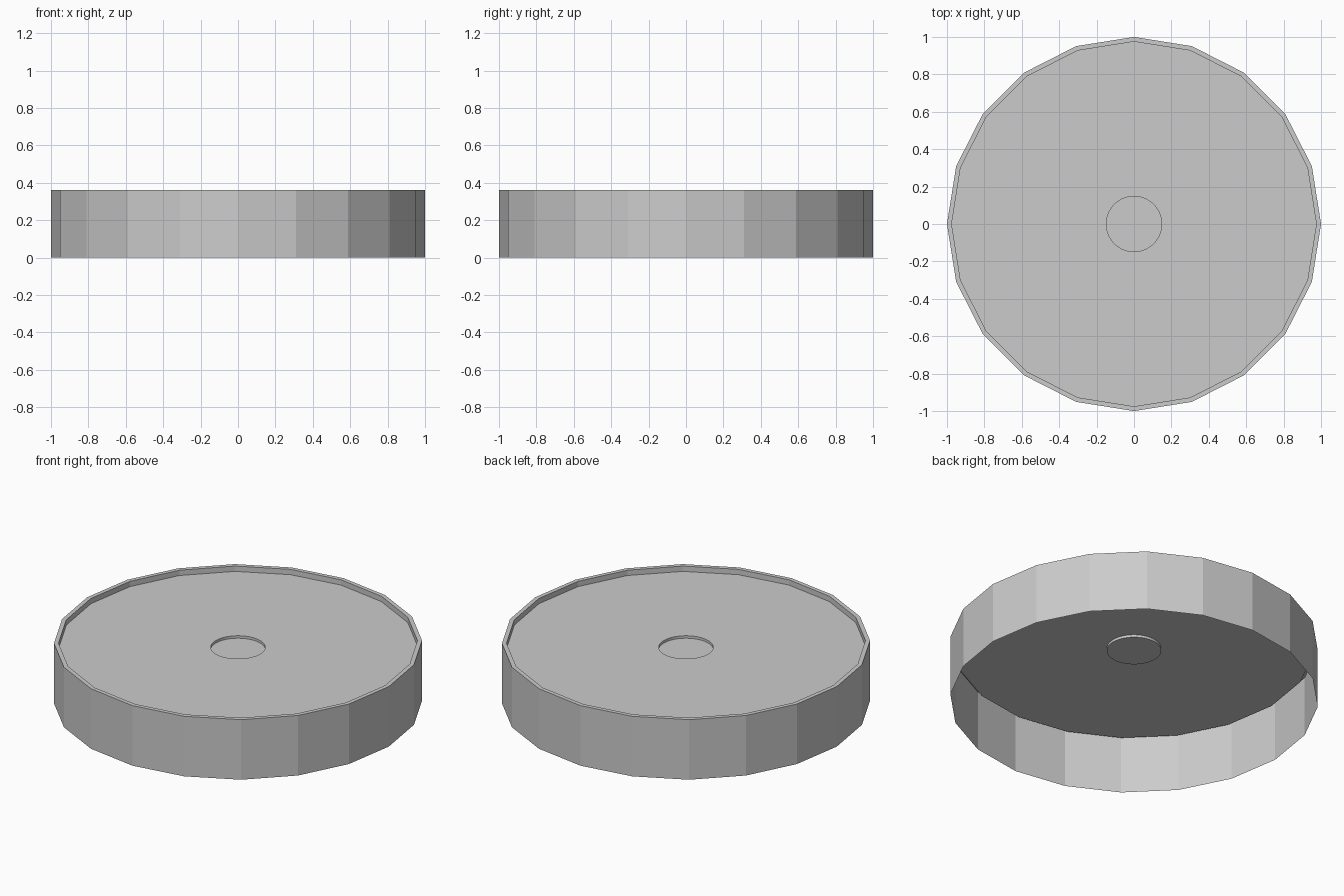
import bpy, bmesh, math

if "Cube" in bpy.data.objects:
    bpy.data.objects.remove(bpy.data.objects["Cube"])

SIDES = 20        # faceted rim
HOLE_SIDES = 60   # rounder central dimple

bm = bmesh.new()


def ring(radius, z, count):
    """Closed loop of edges, with a corner on the +x axis."""
    vs = [bm.verts.new((radius * math.cos(2 * math.pi * i / count),
                        radius * math.sin(2 * math.pi * i / count), z))
          for i in range(count)]
    return vs, [bm.edges.new((vs[i], vs[(i + 1) % count])) for i in range(count)]


def wall(lower, upper):
    """Quads between two rings of equal count."""
    a, b = lower[0], upper[0]
    n = len(a)
    for i in range(n):
        j = (i + 1) % n
        bm.faces.new((a[i], a[j], b[j], b[i]))


# Thin shell, open underneath: skirt, rim lip and inner step
base = ring(1.0, 0.0, SIDES)
rim_outer = ring(1.0, 0.36, SIDES)
rim_inner = ring(0.975, 0.36, SIDES)
panel_edge = ring(0.975, 0.328, SIDES)
for lower, upper in ((base, rim_outer), (rim_outer, rim_inner), (rim_inner, panel_edge)):
    wall(lower, upper)

# Flat top panel around the dimple
hole_top = ring(0.148, 0.328, HOLE_SIDES)
per_side = HOLE_SIDES // SIDES
for i in range(SIDES):
    j = (i + 1) % SIDES
    arc = [hole_top[0][(i * per_side + k) % HOLE_SIDES] for k in range(per_side + 1)]
    bm.faces.new([panel_edge[0][i], panel_edge[0][j]] + arc[::-1])

# Shallow central dimple
hole_floor = ring(0.148, 0.313, HOLE_SIDES)
wall(hole_top, hole_floor)
bm.faces.new(hole_floor[0])

bm.normal_update()
mesh = bpy.data.meshes.new("lid_shell")
bm.to_mesh(mesh)
bm.free()
lid = bpy.data.objects.new("lid_shell", mesh)
bpy.context.collection.objects.link(lid)
